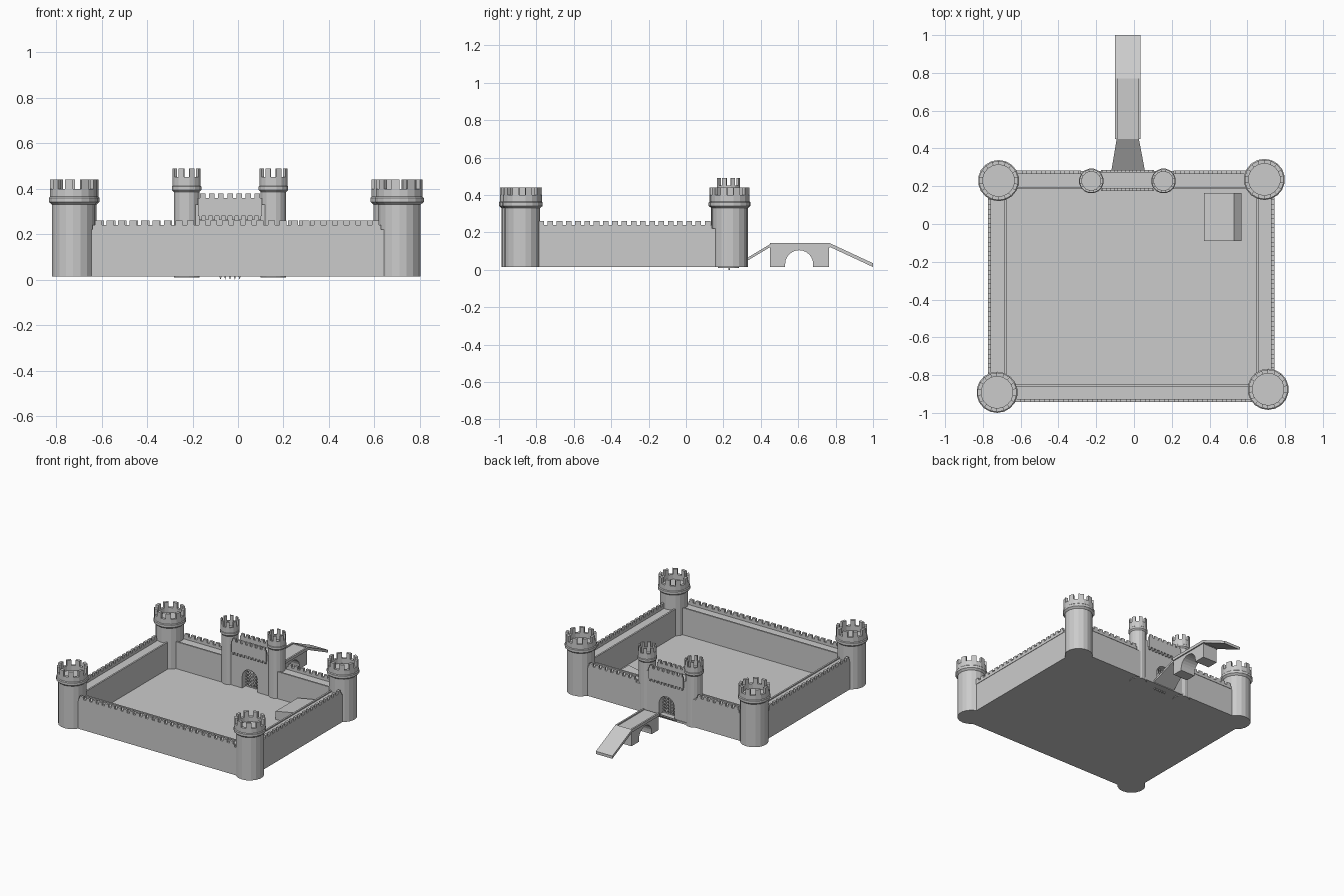
import bpy, bmesh
from math import sin, cos, pi

if "Cube" in bpy.data.objects:
    bpy.data.objects.remove(bpy.data.objects["Cube"])


def finish(name, bm):
    bmesh.ops.recalc_face_normals(bm, faces=bm.faces)
    me = bpy.data.meshes.new(name)
    bm.to_mesh(me)
    bm.free()
    ob = bpy.data.objects.new(name, me)
    bpy.context.collection.objects.link(ob)
    return ob


def prism(name, pts, axis, a, b):
    """Extrude a flat outline along an axis: x takes (y,z), y takes (x,z)."""
    bm = bmesh.new()
    place = {'x': lambda u, v: (a, u, v), 'y': lambda u, v: (u, a, v)}[axis]
    f = bm.faces.new([bm.verts.new(place(u, v)) for u, v in pts])
    ext = bmesh.ops.extrude_face_region(bm, geom=[f])['geom']
    vec = (b - a, 0, 0) if axis == 'x' else (0, b - a, 0)
    bmesh.ops.translate(bm, vec=vec, verts=[g for g in ext if isinstance(g, bmesh.types.BMVert)])
    return finish(name, bm)


def box(name, x0, x1, y0, y1, z0, z1):
    return prism(name, [(x0, z0), (x1, z0), (x1, z1), (x0, z1)], 'y', y0, y1)


def battlement(name, axis, u0, u1, a, b, z0, z1, z2, pitch=0.05):
    """Toothed parapet running from u0 to u1, thickness a to b."""
    pts = [(u1, z0), (u0, z0)]
    n = round((u1 - u0) / pitch)
    p = (u1 - u0) / n
    for i in range(n):
        u = u0 + i * p
        pts += [(u, z1), (u + .2 * p, z1), (u + .2 * p, z2), (u + .8 * p, z2), (u + .8 * p, z1)]
    pts.append((u1, z1))
    return prism(name, pts, axis, a, b)


def tower(name, cx, cy, profile, n, rim, top):
    """Lathe a profile, then raise every second segment of the rim face."""
    bm = bmesh.new()
    rings = []
    for r, z in profile:
        rings.append([bm.verts.new((cx + r * cos(2 * pi * (i + .5) / n),
                                    cy + r * sin(2 * pi * (i + .5) / n), z)) for i in range(n)])
    teeth = []
    for k in range(len(rings) - 1):
        for i in range(n):
            j = (i + 1) % n
            f = bm.faces.new((rings[k][i], rings[k][j], rings[k + 1][j], rings[k + 1][i]))
            if k == rim and i % 2 == 0:
                teeth.append(f)
    bm.faces.new(rings[0][::-1])
    bm.faces.new(rings[-1])
    for f in bmesh.ops.extrude_discrete_faces(bm, faces=teeth)['faces']:
        low = [v.co.copy() for v in f.verts]
        for v in f.verts:
            v.co.z = top
        hi = list(f.verts)
        lo = [bm.verts.new(c) for c in low]
        for i in range(4):
            j = (i + 1) % 4
            if not any(set(e.verts) == {hi[i], hi[j]} and len(e.link_faces) > 1 for e in f.edges):
                bm.faces.new((lo[i], lo[j], hi[j], hi[i]))
    bmesh.ops.remove_doubles(bm, verts=bm.verts, dist=1e-5)
    return finish(name, bm)


# Courtyard floor
box("courtyard_floor", -.77, .74, -.94, .28, .015, .03)

# Corner towers: shaft, collar, hollow battlement
corner = [(.095, .015), (.095, .33), (.109, .342), (.109, .36), (.104, .365),
          (.104, .40), (.084, .40), (.084, .365)]
for label, x, y in [("back_left", -.717, .23), ("back_right", .69, .236),
                    ("front_left", -.725, -.891), ("front_right", .71, -.875)]:
    tower("corner_tower_" + label, x, y, corner, 18, 5, .44)

# Gate towers
slim = [(.057, .01), (.057, .385), (.066, .395), (.066, .41), (.063, .413),
        (.063, .452), (.05, .452), (.05, .415)]
for label, x in [("left", -.226), ("right", .156)]:
    tower("gate_tower_" + label, x, .228, slim, 16, 5, .49)

# Curtain walls with outer battlements and inner curb
W = .22


def wall_section(outer, inner):
    s = 1 if inner > outer else -1
    return [(outer, .015), (inner, .015), (inner, W + .008), (inner - s * .012, W + .008),
            (inner - s * .012, W), (outer, W)]


prism("front_wall", wall_section(-.94, -.848), 'x', -.70, .70)
battlement("front_battlement", 'y', -.64, .63, -.943, -.926, W, .24, .26)
for label, x0, x1 in [("left", -.70, -.225), ("right", .155, .68)]:
    prism("back_wall_" + label, wall_section(.28, .185), 'x', x0, x1)
for label, x0, x1 in [("left", -.63, -.28), ("right", .21, .60)]:
    battlement("back_battlement_" + label, 'y', x0, x1, .266, .283, W, .24, .26)
for label, xo, xi, s in [("left", -.77, -.675, 1), ("right", .74, .648, -1)]:
    prism(label + "_wall", wall_section(xo, xi), 'y', -.88, .23)
    battlement(label + "_battlement", 'x', -.80, .14, xo - s * .003, xo + s * .014, W, .24, .26)

# Gatehouse with arched passage
GX, GR, SPRING = -.035, .062, .115
arch = [(GX - GR * cos(pi * i / 12), SPRING + GR * sin(pi * i / 12)) for i in range(13)]
prism("gatehouse", [(-.225, .015), (GX - GR, .015)] + arch +
      [(GX + GR, .015), (.155, .015), (.155, .33), (-.225, .33)], 'y', .187, .275)

# Gatehouse parapets on corbels
for label, y0, y1 in [("inner", .175, .19), ("outer", .272, .287)]:
    battlement("gate_parapet_" + label, 'y', -.175, .105, y0, y1, .28, .36, .38, .04)
    for i in range(10):
        x = -.165 + i * .029
        box("gate_corbel_" + label, x - .006, x + .006, y0, y1, .262, .28)

# Portcullis lattice with pointed bars
for i in range(-2, 3):
    x = GX + i * .021
    top = SPRING + (GR ** 2 - (x - GX) ** 2) ** .5
    prism("portcullis_bar", [(x, 0), (x + .004, .012), (x + .004, top), (x - .004, top),
                             (x - .004, .012)], 'y', .226, .234)
for i in range(6):
    z = .035 + i * .023
    half = (GR ** 2 - max(0, z - SPRING) ** 2) ** .5
    box("portcullis_rail", GX - half, GX + half, .227, .233, z - .004, z + .004)


# Bridge deck lofted from (y, x0, x1, z0, z1) sections
def loft(name, sections):
    bm = bmesh.new()
    rows = [[bm.verts.new(c) for c in ((x0, y, z0), (x1, y, z0), (x1, y, z1), (x0, y, z1))]
            for y, x0, x1, z0, z1 in sections]
    for a, b in zip(rows, rows[1:]):
        for i in range(4):
            j = (i + 1) % 4
            bm.faces.new((a[i], a[j], b[j], b[i]))
    bm.faces.new(rows[0])
    bm.faces.new(rows[-1])
    return finish(name, bm)


loft("bridge_inner_ramp", [(.28, -.12, .058, .02, .035), (.45, -.092, .026, .122, .137)])
loft("bridge_deck", [(.45, -.092, .026, .12, .134), (.77, -.092, .026, .12, .134)])
loft("bridge_outer_ramp", [(.77, -.1, .034, .122, .142), (1.0, -.1, .034, .015, .035)])
for label, x in [("left", -.1), ("right", .022)]:
    box("bridge_kerb_" + label, x, x + .012, .45, .77, .122, .143)

# Bridge pier with round arch
hole = [(.605 - .075 * cos(pi * i / 12), .03 + .075 * sin(pi * i / 12)) for i in range(13)]
prism("bridge_pier", [(.45, .015), (.53, .015)] + hole +
      [(.68, .015), (.765, .015), (.765, .122), (.45, .122)], 'x', -.092, .026)

# Yard shed with uneven roof
prism("yard_shed", [(.37, .02), (.57, .02), (.57, .085), (.53, .12), (.37, .09)], 'y', -.09, .165)
